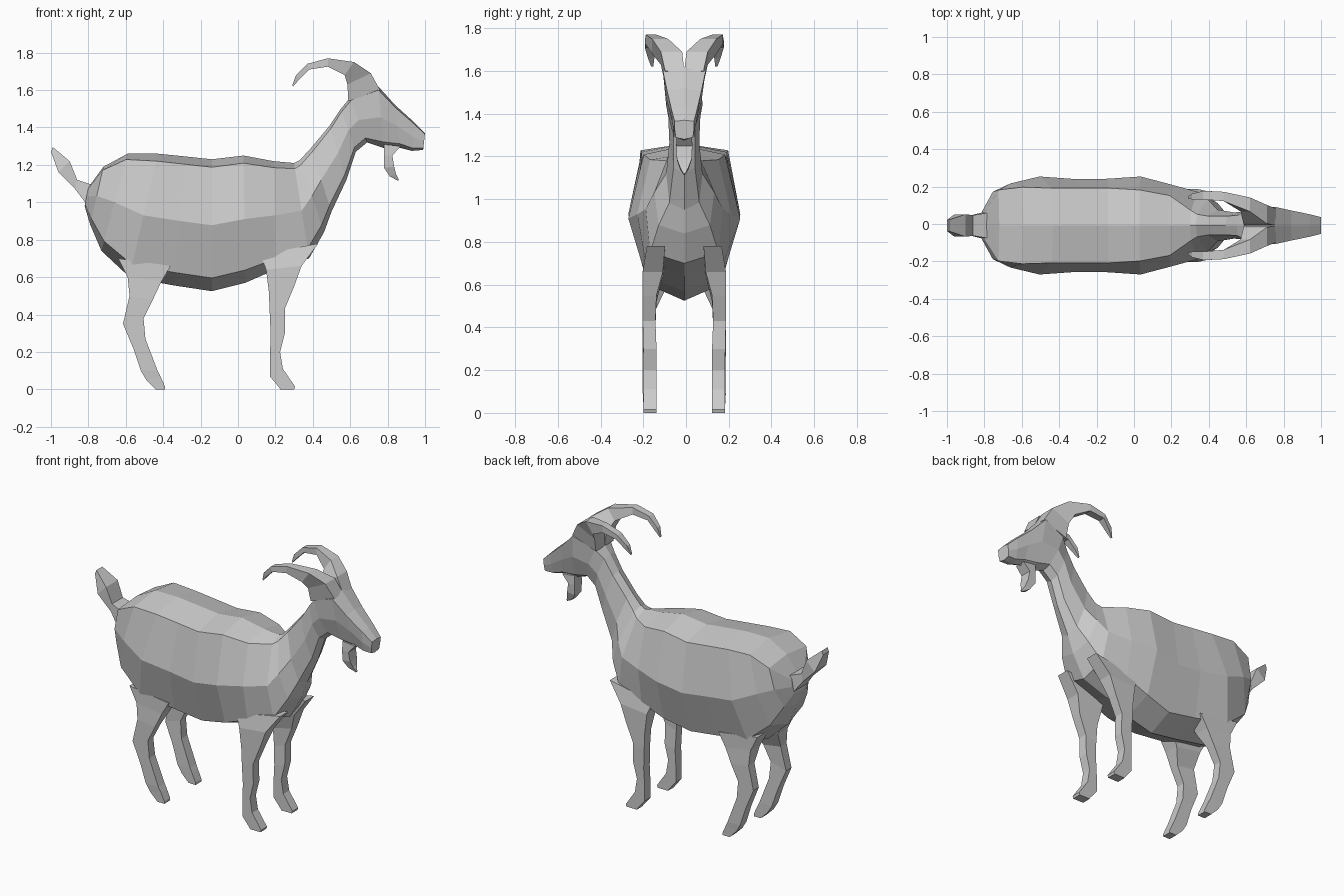
import bpy, bmesh
from mathutils import Vector

MID = -0.008  # the symmetry plane sits slightly off y = 0


def loft(name, rings, cap_start=True, cap_end=True):
    """Skin a flat-shaded surface over rings with equal point counts."""
    bm = bmesh.new()
    loops = [[bm.verts.new((p[0], p[1] + MID, p[2])) for p in r] for r in rings]
    n = len(loops[0])
    for a, b in zip(loops, loops[1:]):
        for i in range(n):
            j = (i + 1) % n
            bm.faces.new((a[i], a[j], b[j], b[i]))
    if cap_start:
        bm.faces.new(loops[0][::-1])
    if cap_end:
        bm.faces.new(loops[-1])
    bmesh.ops.recalc_face_normals(bm, faces=bm.faces)
    me = bpy.data.meshes.new(name)
    bm.to_mesh(me)
    bm.free()
    ob = bpy.data.objects.new(name, me)
    bpy.context.collection.objects.link(ob)
    return ob


def body_ring(row, fr):
    """Eight-sided section from top point, bottom point and three half widths."""
    xt, zt, xb, zb, *ys = row
    top, bot = Vector((xt, 0, zt)), Vector((xb, 0, zb))
    side = [top.lerp(bot, f) + Vector((0, y, 0)) for f, y in zip(fr, ys)]
    other = [Vector((p.x, -p.y, p.z)) for p in reversed(side)]
    return [top] + side + [bot] + other


def quad_ring(row, side=1):
    """Four-sided section: front point, back point, inner and outer y."""
    fx, fz, bx, bz, yi, yo = row
    return [(fx, side * yi, fz), (fx, side * yo, fz),
            (bx, side * yo, bz), (bx, side * yi, bz)]


# Section shared by torso and neck
base = (0.33, 1.225, 0.46, 0.84, 0.06, 0.14, 0.12)
body_fr = (0.06, 0.5, 0.9)

# Torso: rump to chest
torso = [
    (-0.80, 1.08, -0.82, 0.98, 0.07, 0.08, 0.06),
    (-0.72, 1.19, -0.79, 0.88, 0.19, 0.18, 0.12),
    (-0.59, 1.26, -0.73, 0.74, 0.205, 0.225, 0.17),
    (-0.43, 1.26, -0.58, 0.60, 0.20, 0.262, 0.19),
    (-0.28, 1.245, -0.34, 0.555, 0.20, 0.248, 0.17),
    (-0.14, 1.23, -0.14, 0.525, 0.20, 0.25, 0.16),
    (0.03, 1.25, 0.04, 0.57, 0.19, 0.262, 0.18),
    (0.19, 1.22, 0.20, 0.64, 0.16, 0.22, 0.18),
    (0.30, 1.21, 0.38, 0.70, 0.08, 0.18, 0.16),
    base,
]
loft("torso", [body_ring(r, body_fr) for r in torso], cap_end=False)

# Neck and head: chest to nose
neck = [
    base,
    (0.39, 1.29, 0.50, 0.95, 0.05, 0.085, 0.07),
    (0.49, 1.41, 0.58, 1.12, 0.05, 0.07, 0.05),
    (0.55, 1.50, 0.63, 1.27, 0.055, 0.075, 0.05),
    (0.60, 1.56, 0.69, 1.32, 0.08, 0.085, 0.05),
    (0.75, 1.62, 0.78, 1.29, 0.10, 0.08, 0.045),
    (0.84, 1.52, 0.87, 1.29, 0.08, 0.065, 0.04),
    (0.94, 1.43, 0.93, 1.275, 0.06, 0.055, 0.04),
    (1.00, 1.37, 0.99, 1.28, 0.045, 0.045, 0.04),
]
loft("neck_and_head", [body_ring(r, body_fr) for r in neck], cap_start=False)

# Tail and beard
tail = [
    (-0.77, 1.09, -0.81, 0.99, -0.07, 0.07),
    (-0.86, 1.12, -0.87, 1.07, -0.055, 0.055),
    (-0.90, 1.22, -0.96, 1.16, -0.06, 0.06),
    (-0.99, 1.295, -1.00, 1.27, -0.03, 0.03),
]
beard = [
    (0.87, 1.30, 0.78, 1.31, -0.035, 0.035),
    (0.825, 1.25, 0.78, 1.25, -0.038, 0.038),
    (0.835, 1.19, 0.78, 1.185, -0.035, 0.035),
    (0.845, 1.15, 0.81, 1.14, -0.02, 0.02),
    (0.86, 1.12, 0.855, 1.115, -0.004, 0.004),
]
loft("tail", [quad_ring(r) for r in tail])
loft("beard", [quad_ring(r) for r in beard])

# Paired parts: horns and legs
horn = [
    (0.76, 1.60, 0.59, 1.54, 0.0, 0.09),
    (0.71, 1.69, 0.585, 1.63, 0.01, 0.11),
    (0.62, 1.75, 0.57, 1.68, 0.075, 0.15),
    (0.48, 1.77, 0.48, 1.725, 0.13, 0.18),
    (0.37, 1.74, 0.38, 1.71, 0.14, 0.185),
    (0.31, 1.68, 0.33, 1.66, 0.14, 0.17),
    (0.29, 1.625, 0.295, 1.62, 0.145, 0.155),
]
front_leg = [
    (0.43, 0.78, 0.12, 0.72, 0.09, 0.175),
    (0.34, 0.66, 0.15, 0.64, 0.10, 0.195),
    (0.30, 0.55, 0.165, 0.52, 0.13, 0.195),
    (0.25, 0.43, 0.17, 0.40, 0.135, 0.195),
    (0.25, 0.30, 0.175, 0.28, 0.13, 0.192),
    (0.225, 0.20, 0.17, 0.18, 0.13, 0.19),
    (0.24, 0.11, 0.17, 0.07, 0.13, 0.19),
    (0.305, 0.015, 0.22, 0.01, 0.13, 0.19),
    (0.30, 0.0, 0.225, 0.0, 0.13, 0.19),
]
rear_leg = [
    (-0.36, 0.66, -0.64, 0.70, 0.07, 0.19),
    (-0.41, 0.575, -0.59, 0.60, 0.09, 0.19),
    (-0.455, 0.48, -0.58, 0.50, 0.135, 0.195),
    (-0.505, 0.38, -0.615, 0.35, 0.14, 0.195),
    (-0.495, 0.27, -0.56, 0.22, 0.135, 0.195),
    (-0.43, 0.10, -0.52, 0.10, 0.13, 0.195),
    (-0.415, 0.07, -0.49, 0.05, 0.13, 0.192),
    (-0.39, 0.015, -0.455, 0.015, 0.13, 0.19),
    (-0.39, 0.0, -0.44, 0.0, 0.13, 0.19),
]
for name, rows in (("horn", horn), ("front_leg", front_leg), ("rear_leg", rear_leg)):
    for label, s in (("left", 1), ("right", -1)):
        loft(f"{name}_{label}", [quad_ring(r, s) for r in rows])
